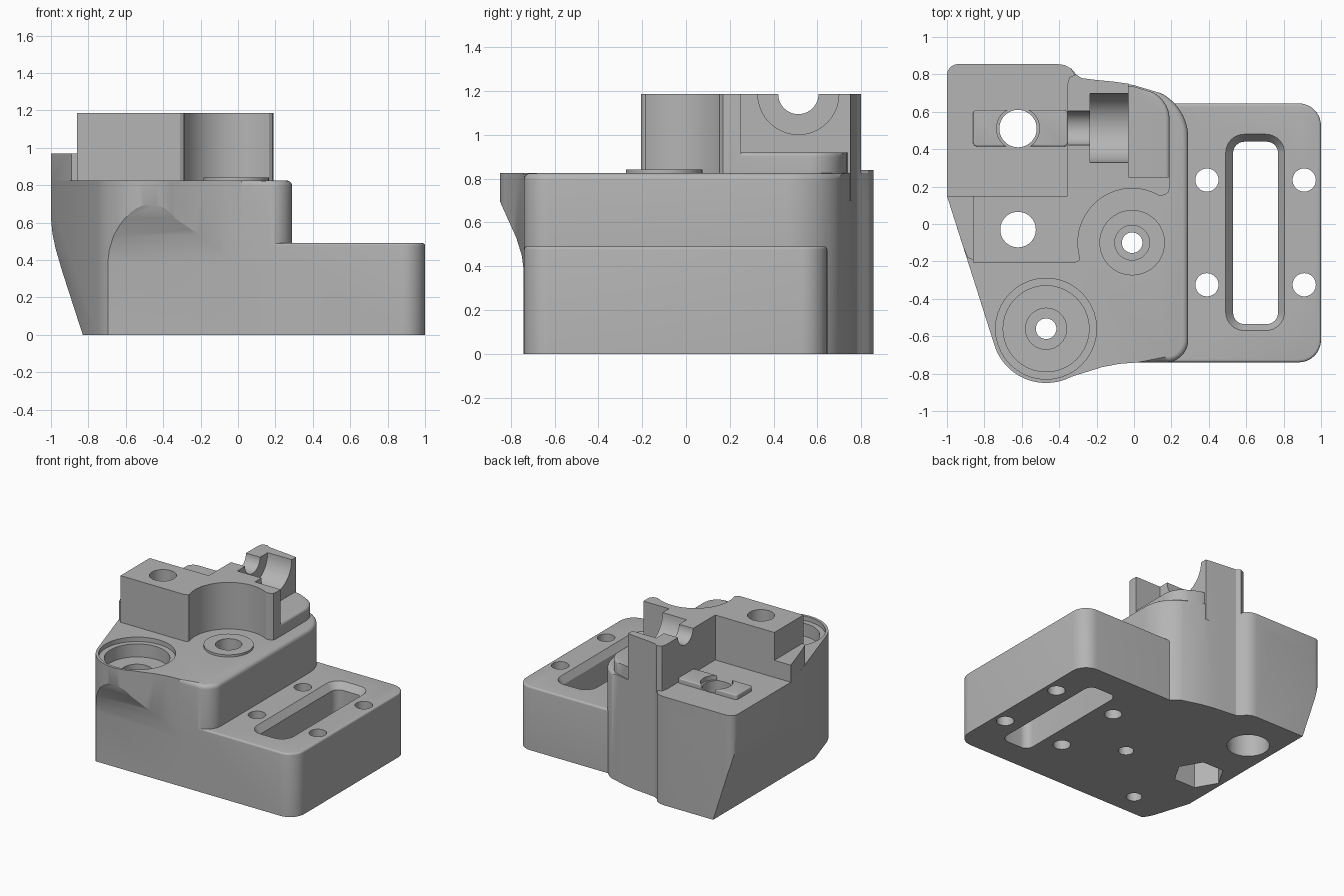
import bpy
import bmesh
from math import cos, sin, radians

old = bpy.data.objects.get("Cube")
if old:
    bpy.data.objects.remove(old, do_unlink=True)

GREY = (0.46, 0.46, 0.46, 1)
mat = bpy.data.materials.new("plain_grey")
mat.use_nodes = True
mat.diffuse_color = GREY
mat.node_tree.nodes["Principled BSDF"].inputs["Base Color"].default_value = GREY


def arc(cx, cy, r, a, b, n=12):
    """Points on an arc from angle a to b in degrees."""
    return [(cx + r * cos(radians(a + (b - a) * i / n)),
             cy + r * sin(radians(a + (b - a) * i / n))) for i in range(n + 1)]


def rounded(x0, x1, y0, y1, r):
    return (arc(x1 - r, y0 + r, r, -90, 0, 8) + arc(x1 - r, y1 - r, r, 0, 90, 8)
            + arc(x0 + r, y1 - r, r, 90, 180, 8) + arc(x0 + r, y0 + r, r, 180, 270, 8))


def prism(name, pts, lo, hi, axis="z", end=None, bevel=0, rule=None):
    """Extrude a profile along an axis, optionally lofting to another profile."""
    place = {"z": lambda a, b, h: (a, b, h),
             "x": lambda a, b, h: (h, a, b),
             "y": lambda a, b, h: (a, h, b)}[axis]
    bm = bmesh.new()
    low = [bm.verts.new(place(a, b, lo)) for a, b in pts]
    top = [bm.verts.new(place(a, b, hi)) for a, b in (end or pts)]
    bm.faces.new(low)
    bm.faces.new(top)
    n = len(pts)
    for i in range(n):
        j = (i + 1) % n
        bm.faces.new((low[i], low[j], top[j], top[i]))
    bmesh.ops.recalc_face_normals(bm, faces=bm.faces)
    if bevel:
        edges = [e for e in bm.edges if all(v in top for v in e.verts)
                 and (rule is None or all(rule(v.co) for v in e.verts))]
        bmesh.ops.bevel(bm, geom=edges, offset=bevel, segments=4,
                        profile=0.5, affect="EDGES")
    mesh = bpy.data.meshes.new(name)
    bm.to_mesh(mesh)
    bm.free()
    obj = bpy.data.objects.new(name, mesh)
    mesh.materials.append(mat)
    bpy.context.collection.objects.link(obj)
    return obj


def disc(name, x, y, r, lo, hi, axis="z", n=40):
    return prism(name, arc(x, y, r, 0, 360 - 360 / n, n - 1), lo, hi, axis)


def combine(target, tool, operation):
    mod = target.modifiers.new("join", "BOOLEAN")
    mod.operation = operation
    mod.solver = "EXACT"
    mod.object = tool
    bpy.context.view_layer.objects.active = target
    bpy.ops.object.modifier_apply(modifier=mod.name)
    bpy.data.objects.remove(tool, do_unlink=True)


LOBE = (-0.47, -0.56)
PIVOT = (-0.01, -0.10)
BACK = [(0.0, 0.742), (-0.1, 0.76), (-0.2, 0.77), (-0.28, 0.78)]

# Main body with the round front lobe and the wavy back wall
outline = (arc(*LOBE, 0.29, 196, 298, 24)
           + [(-0.25, -0.79), (-0.17, -0.765), (-0.08, -0.748), (0.02, -0.74)]
           + arc(0.17, -0.62, 0.12, -90, 0) + arc(0.02, 0.46, 0.27, 0, 62)
           + BACK + [(-0.31, 0.80), (-0.335, 0.83), (-0.37, 0.85), (-0.41, 0.855)]
           + arc(-0.94, 0.795, 0.06, 90, 180, 8) + [(-1.0, 0.15)])
body = prism("mount_body", outline, 0, 0.825, bevel=0.03,
             rule=lambda c: c.x > 0 and c.y < 0.72)

# Slopes under the left flank and under the lobe
combine(body, prism("flank_cut", [(-1.3, -0.1), (-0.862, -0.1), (-0.83, 0), (-0.94, 0.34),
                                  (-0.975, 0.46), (-0.992, 0.54), (-1.001, 0.63),
                                  (-1.3, 0.63)], -1.5, 1.5, "y"), "DIFFERENCE")
combine(body, prism("lobe_cut", [(-1.3, -0.1), (-0.741, -0.1), (-0.741, 0.38), (-0.75, 0.45),
                                 (-0.775, 0.53), (-0.856, 0.71), (-1.3, 0.71)],
                    -1.5, 1.5, "x"), "DIFFERENCE")

# Low plate on the right
combine(body, prism("low_plate", rounded(-0.6, 1.0, -0.74, 0.645, 0.12), 0, 0.49,
                    bevel=0.014), "UNION")

# Back left deck, side ledge and low shelf behind the post
deck = [(-0.3, 0.15), (-0.3, 0.77), (-0.335, 0.83), (-0.37, 0.85), (-0.41, 0.855)]
combine(body, prism("back_deck", deck + arc(-0.94, 0.795, 0.06, 90, 180, 8)
                    + [(-1.0, 0.15)], 0.7, 0.838), "UNION")
combine(body, prism("side_ledge", [(-1.0, 0.15), (-0.914, -0.12), (-0.89, -0.18),
                                   (-0.83, -0.205), (-0.7, -0.205), (-0.7, 0.15)],
                    0.7, 0.97), "UNION")
combine(body, prism("rear_shelf", [(-0.2, 0.2), (0.19, 0.2)] + arc(0.03, 0.56, 0.16, 0, 65)
                    + [(0.0, 0.735), (-0.2, 0.75)], 0.7, 0.92, bevel=0.02,
                    rule=lambda c: c.x > 0.02), "UNION")

# Tall clamp block wrapped around the pivot
block = ([(-0.86, -0.205), (-0.31, -0.205), (-0.293, -0.195)]
         + arc(*PIVOT, 0.29, 197, 60, 28)
         + [(0.165, 0.155), (0.185, 0.17), (0.19, 0.19), (0.19, 0.25), (-0.03, 0.25),
            (-0.03, 0.75)] + BACK[1:]
         + [(-0.31, 0.80), (-0.345, 0.785), (-0.355, 0.75), (-0.355, 0.15), (-0.86, 0.15)])
combine(body, prism("clamp_block", block, 0.7, 1.185), "UNION")

# Clip pads and pivot boss
for x0, x1 in ((-0.86, -0.59), (-0.65, -0.355)):
    combine(body, prism("clip_pad", rounded(x0, x1, 0.415, 0.61, 0.02), 0.8, 0.875,
                        bevel=0.008), "UNION")
combine(body, disc("pivot_boss", *PIVOT, 0.175, 0.7, 0.842), "UNION")

# Round holes and counterbores: x, y, radius, bottom, top
holes = [(*LOBE, 0.27, 0.79, 1), (*LOBE, 0.23, 0.69, 1), (*LOBE, 0.11, 0.64, 1),
         (*LOBE, 0.055, -1, 1), (*PIVOT, 0.093, 0.74, 1), (*PIVOT, 0.055, -1, 1),
         (-0.62, 0.51, 0.1, -1, 2), (-0.62, 0.51, 0.15, -1, 0.5),
         (-0.62, 0.51, 0.115, 0.84, 1), (-0.62, -0.03, 0.095, -1, 2)]
holes += [(x, y, 0.062, -1, 1) for x in (0.39, 0.91) for y in (0.235, -0.325)]
for h in holes:
    combine(body, disc("hole_cut", *h), "DIFFERENCE")
combine(body, disc("nut_pocket", -0.62, -0.03, 0.18, -1, 0.4, n=6), "DIFFERENCE")

# Stepped half-round channel across the post
combine(body, disc("channel_wide", 0.513, 1.186, 0.185, -0.235, 0.4, "x"), "DIFFERENCE")
combine(body, disc("channel_narrow", 0.513, 1.186, 0.092, -0.5, 0, "x"), "DIFFERENCE")

# Long slot with a chamfered mouth
slot = rounded(0.53, 0.77, -0.535, 0.44, 0.06)
combine(body, prism("slot_cut", slot, -1, 1), "DIFFERENCE")
combine(body, prism("slot_mouth", slot, 0.44, 0.4901, end=rounded(0.49, 0.805, -0.57, 0.48, 0.1)),
        "DIFFERENCE")

# Smooth the curved walls and keep real corners sharp
bpy.ops.object.select_all(action="DESELECT")
body.select_set(True)
bpy.context.view_layer.objects.active = body
bpy.ops.object.shade_smooth_by_angle(angle=radians(25))
